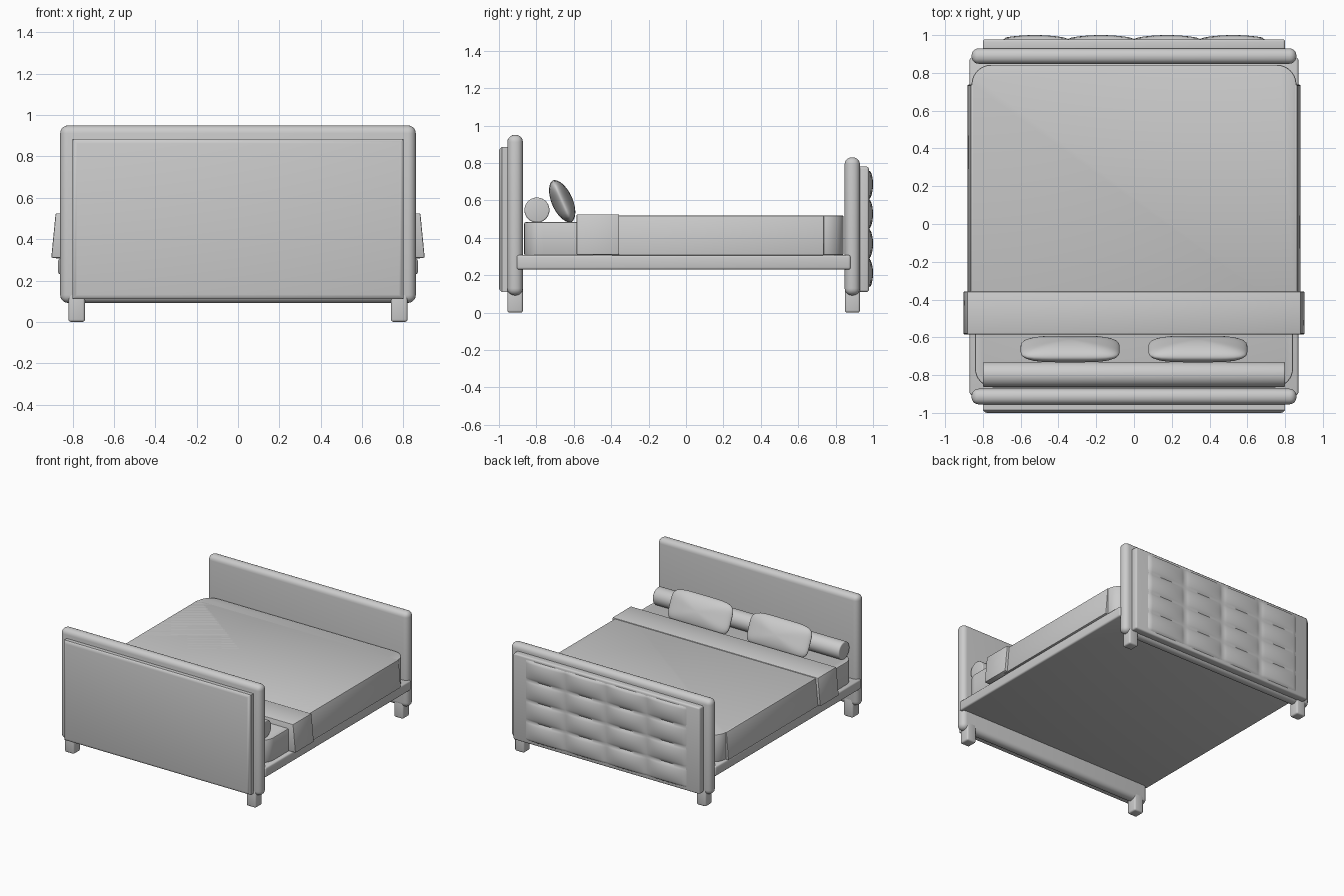
import bpy, bmesh, math
from math import sin, cos, pi

if "Cube" in bpy.data.objects:
    bpy.data.objects.remove(bpy.data.objects["Cube"])


def finish(name, bm, bevel=0, seg=3, angle=35):
    bmesh.ops.recalc_face_normals(bm, faces=bm.faces[:])
    me = bpy.data.meshes.new(name)
    bm.to_mesh(me)
    bm.free()
    ob = bpy.data.objects.new(name, me)
    bpy.context.collection.objects.link(ob)
    bpy.ops.object.select_all(action='DESELECT')
    bpy.context.view_layer.objects.active = ob
    ob.select_set(True)
    if bevel:
        m = ob.modifiers.new("bevel", 'BEVEL')
        m.width, m.segments, m.limit_method = bevel, seg, 'ANGLE'
        m.angle_limit = math.radians(40)
        bpy.ops.object.modifier_apply(modifier="bevel")
    bpy.ops.object.shade_smooth_by_angle(angle=math.radians(angle))
    return ob


def box(name, x, y, z, bevel=0, seg=3):
    bm = bmesh.new()
    bmesh.ops.create_cube(bm, size=1)
    for v in bm.verts:
        for i, (a, b) in enumerate((x, y, z)):
            v.co[i] = b if v.co[i] > 0 else a
    return finish(name, bm, bevel, seg)


def prism(name, pts, vec, bevel=0):
    bm = bmesh.new()
    f = bm.faces.new([bm.verts.new(p) for p in pts])
    r = bmesh.ops.extrude_face_region(bm, geom=[f])
    bmesh.ops.translate(bm, vec=vec, verts=[g for g in r['geom'] if isinstance(g, bmesh.types.BMVert)])
    return finish(name, bm, bevel, 2)


def rounded_plan(hx, y0, y1, z, r_front, r_back):
    pts = []
    for sx, sy, a0, r in ((1, 1, 0, r_back), (-1, 1, 90, r_back), (-1, -1, 180, r_front), (1, -1, 270, r_front)):
        cy = y1 - r if sy > 0 else y0 + r
        for k in range(9 if r else 1):
            a = math.radians(a0 + 90 * k / 8)
            pts.append((sx * (hx - r) + r * cos(a), cy + r * sin(a), z))
    return pts


# End boards with rounded rims
box("headboard", (-.86, .86), (-.955, -.872), (.092, .95), .038, 5)
box("footboard", (-.86, .86), (.848, .93), (.092, .83), .038, 5)

# Plain headboard panel with chamfered border
bm = bmesh.new()
loops = []
for y, d in ((-.94, 0), (-.985, 0), (-.997, .012), (-1.0, .022)):
    x, z0, z1 = .80 - d, .11 + d, .885 - d
    loops.append([bm.verts.new(p) for p in ((-x, y, z0), (x, y, z0), (x, y, z1), (-x, y, z1))])
for a, b in zip(loops, loops[1:]):
    for i in range(4):
        bm.faces.new((a[i], a[i - 1], b[i - 1], b[i]))
bm.faces.new(loops[0])
bm.faces.new(loops[-1])
finish("headboard_panel", bm)

# Tufted footboard panel
box("footboard_panel", (-.80, .80), (.91, .978), (.11, .78), .012)
bm = bmesh.new()
NX, NZ = 64, 48
grid = []
for j in range(NZ + 1):
    row = []
    for i in range(NX + 1):
        u, w = i / NX, j / NZ
        bulge = (abs(sin(4 * pi * u)) * abs(sin(4 * pi * w))) ** .6
        rim = i in (0, NX) or j in (0, NZ)
        y = .97 if rim else .98 + .02 * bulge
        row.append(bm.verts.new((-.70 + 1.40 * u, y, .13 + .635 * w)))
    grid.append(row)
for j in range(NZ):
    for i in range(NX):
        bm.faces.new((grid[j][i], grid[j + 1][i], grid[j + 1][i + 1], grid[j][i + 1]))
bm.faces.new([v for v in grid[0]] + [r[-1] for r in grid[1:]] + grid[-1][-2::-1] + [r[0] for r in grid[-2:0:-1]])
finish("footboard_tufting", bm, angle=60)

# Legs
for sx, side in ((-1, "left"), (1, "right")):
    xs = sorted((sx * .74, sx * .82))
    box("front_leg_" + side, xs, (-.955, -.872), (0, .15), .012)
    box("back_leg_" + side, xs, (.85, .93), (0, .15), .012)

# Platform frame
box("bed_frame", (-.87, .87), (-.905, .88), (.23, .307), .012)

# Mattress and blanket
prism("mattress", rounded_plan(.842, -.865, .838, .305, .1, .1), (0, 0, .178), .008)
prism("blanket", rounded_plan(.86, -.50, .843, .307, 0, .105), (0, 0, .212), .008)


def drape(name, top, bottom, z0, z1, y0, y1):
    pts = [(-bottom, y0, z0), (bottom, y0, z0), (top, y0, z1), (-top, y0, z1)]
    return prism(name, pts, (0, y1 - y0, 0), .006)


drape("blanket_sides", .864, .882, .306, .519, -.40, .738)
drape("blanket_fold", .882, .903, .310, .525, -.585, -.357)

# Bolster
bm = bmesh.new()
bmesh.ops.create_cone(bm, cap_ends=True, segments=40, radius1=.067, radius2=.067, depth=1.6)
for v in bm.verts:
    x, y, z = v.co
    v.co = (z, -.797 + x, .548 + y)
finish("bolster", bm, .008)


# Pillows: superelliptic cushions leaning on the bolster
def pillow(name, cx):
    bm = bmesh.new()
    bmesh.ops.create_uvsphere(bm, u_segments=48, v_segments=24, radius=1)
    t = math.radians(24)
    for v in bm.verts:
        x, y, z = v.co
        r = math.hypot(x, y)
        s = 1
        if r > 1e-6:
            c, d = x / r, y / r
            s = (abs(c) ** 5 + abs(d) ** 5) ** -.2
        px, h, n = .262 * x * s, .122 * y * s, .056 * math.copysign(abs(z) ** 1.1, z)
        v.co = (cx + px, -.662 - h * sin(t) + n * cos(t), .595 + h * cos(t) + n * sin(t))
    finish(name, bm, angle=60)


pillow("pillow_left", -.338)
pillow("pillow_right", .338)
